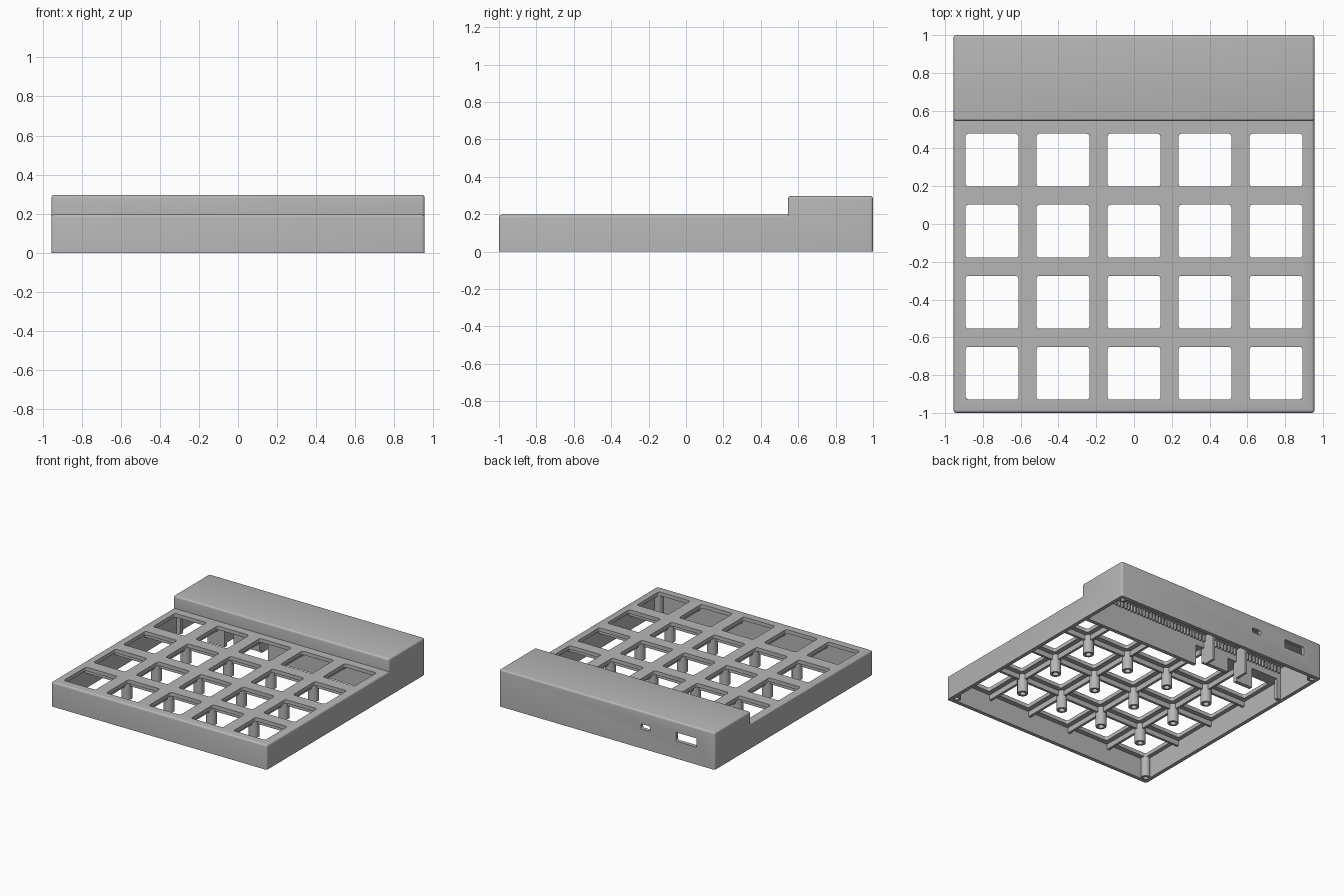
import bpy, bmesh
from mathutils import Matrix, Vector

if "Cube" in bpy.data.objects:
    bpy.data.objects.remove(bpy.data.objects["Cube"], do_unlink=True)

GREY = (0.47, 0.47, 0.47, 1)
mat = bpy.data.materials.new("plain grey")
mat.use_nodes = True
mat.diffuse_color = GREY
mat.node_tree.nodes["Principled BSDF"].inputs["Base Color"].default_value = GREY

W, D = 0.955, 1.0            # half width and half depth
LOW, HIGH, STEP = 0.197, 0.297, 0.545
WALL, PITCH, KEY = 0.03, 0.376, 0.28
KEY_X = [PITCH * (i - 2) for i in range(5)]
KEY_Y = [0.338 - PITCH * i for i in range(4)]
POST_X = [x + PITCH / 2 for x in KEY_X[:-1]]
POST_Y = [y - PITCH / 2 for y in KEY_Y[:-1]]


def finish(bm, name):
    bmesh.ops.recalc_face_normals(bm, faces=bm.faces)
    mesh = bpy.data.meshes.new(name)
    bm.to_mesh(mesh)
    bm.free()
    ob = bpy.data.objects.new(name, mesh)
    bpy.context.collection.objects.link(ob)
    mesh.materials.append(mat)
    return ob


def add_box(bm, x0, x1, y0, y1, z0, z1):
    lo, hi = Vector((x0, y0, z0)), Vector((x1, y1, z1))
    m = Matrix.Translation((lo + hi) / 2) @ Matrix.Diagonal((*(hi - lo), 1))
    return bmesh.ops.create_cube(bm, size=1, matrix=m)["verts"]


def boxes(name, specs, round_axis=None, radius=0.015):
    """Several boxes in one object; edges along round_axis may be rounded."""
    bm = bmesh.new()
    for spec in specs:
        add_box(bm, *spec)
    if round_axis is not None:
        edges = [e for e in bm.edges
                 if abs((e.verts[0].co - e.verts[1].co).normalized()[round_axis]) > 0.9]
        bmesh.ops.bevel(bm, geom=edges, offset=radius, segments=3, profile=0.5, affect='EDGES')
    return finish(bm, name)


def stepped(name, half_w, points, radius=0):
    """Side profile in y and z, extruded across x."""
    bm = bmesh.new()
    face = bm.faces.new([bm.verts.new((-half_w, y, z)) for y, z in points])
    out = bmesh.ops.extrude_face_region(bm, geom=[face])["geom"]
    bmesh.ops.translate(bm, vec=(2 * half_w, 0, 0),
                        verts=[v for v in out if isinstance(v, bmesh.types.BMVert)])
    bmesh.ops.recalc_face_normals(bm, faces=bm.faces)
    if radius:
        edges = [e for e in bm.edges if e.is_convex and max(v.co.z for v in e.verts) > 0.01]
        bmesh.ops.bevel(bm, geom=edges, offset=radius, segments=4, profile=0.5,
                        affect='EDGES', clamp_overlap=True)
    return finish(bm, name)


def cut(target, cutter):
    mod = target.modifiers.new("cut", 'BOOLEAN')
    mod.operation, mod.solver, mod.object = 'DIFFERENCE', 'EXACT', cutter
    bpy.context.view_layer.objects.active = target
    bpy.ops.object.modifier_apply(modifier=mod.name)
    bpy.data.objects.remove(cutter, do_unlink=True)


def smooth(ob):
    bpy.ops.object.select_all(action='DESELECT')
    ob.select_set(True)
    bpy.context.view_layer.objects.active = ob
    bpy.ops.object.shade_smooth_by_angle(angle=0.6)


# Case shell with a raised rear housing, hollow and open underneath
case = stepped("case_shell", W, [(-D, 0), (D, 0), (D, HIGH), (STEP, HIGH),
                                 (STEP, LOW), (-D, LOW)], 0.015)
inner = D - WALL
back = STEP + WALL
cut(case, stepped("cavity", W - WALL, [
    (-inner, -0.1), (inner, -0.1), (inner, HIGH - WALL), (back, HIGH - WALL),
    (back, LOW - WALL), (-inner, LOW - WALL)]))

# Key openings
h = KEY / 2
cut(case, boxes("key_cutter", [(x - h, x + h, y - h, y + h, 0.1, 0.4)
                               for x in KEY_X for y in KEY_Y], 2))

# Connector openings in the rear wall
cut(case, boxes("port_cutter", [(-0.795, -0.61, 0.9, 1.1, 0.14, 0.21),
                                (-0.38, -0.3, 0.9, 1.1, 0.155, 0.195)], 1, 0.01))
smooth(case)

# Inner partition under the step, with gaps for the cables
boxes("partition", [
    (x0, x1, STEP, back, z, LOW) for x0, x1, z in
    [(-0.115, W - WALL, 0.003), (-0.42, -0.19, 0.05), (-0.65, -0.5, 0.003), (-0.925, -0.89, 0.003)]])

# Board guides behind the partition
boxes("board_guides", [(x - 0.01, x + 0.01, back, back + 0.1, 0.03, HIGH - WALL)
                       for x in (-0.2, -0.51)])

# Fine comb of ribs high inside the rear housing
boxes("comb_ribs", [(x - 0.006, x + 0.006, back, back + 0.02, 0.215, HIGH - WALL)
                    for x in [-0.9 + 0.03 * i for i in range(61)]])

# Stiffening ribs between the key openings
t, low, top = 0.01, 0.125, LOW - WALL
boxes("plate_ribs",
      [(x - t, x + t, -inner, STEP, low, top) for x in POST_X] +
      [(-W + WALL, W - WALL, y - t, y + t, low + 0.002, top) for y in POST_Y])


def tubes(name, places, radius, bore, z0, z1):
    """Hollow screw posts: outer and inner walls joined by a ring at the open end."""
    bm = bmesh.new()
    for x, y in places:
        rings = []
        for r, z in [(radius, z1), (radius, z0), (bore, z0), (bore, z1 - 0.03)]:
            made = bmesh.ops.create_circle(bm, segments=24, radius=r,
                                           matrix=Matrix.Translation((x, y, z)))
            rings.append(made["verts"])
        for a, b in zip(rings, rings[1:]):
            for i in range(24):
                j = (i + 1) % 24
                bm.faces.new((a[i], a[j], b[j], b[i]))
        bm.faces.new(rings[0])
        bm.faces.new(rings[-1])
    smooth(finish(bm, name))


# Screw posts at the rib crossings and in the corners
tubes("inner_posts", [(x, y) for x in POST_X for y in POST_Y], 0.04, 0.022, 0.02, top)
corner = (W - 0.047, D - 0.05)
tubes("front_corner_posts", [(s * corner[0], -corner[1]) for s in (-1, 1)], 0.035, 0.018, 0.005, top)
tubes("rear_corner_posts", [(s * corner[0], corner[1]) for s in (-1, 1)], 0.035, 0.018, 0.005, HIGH - WALL)
